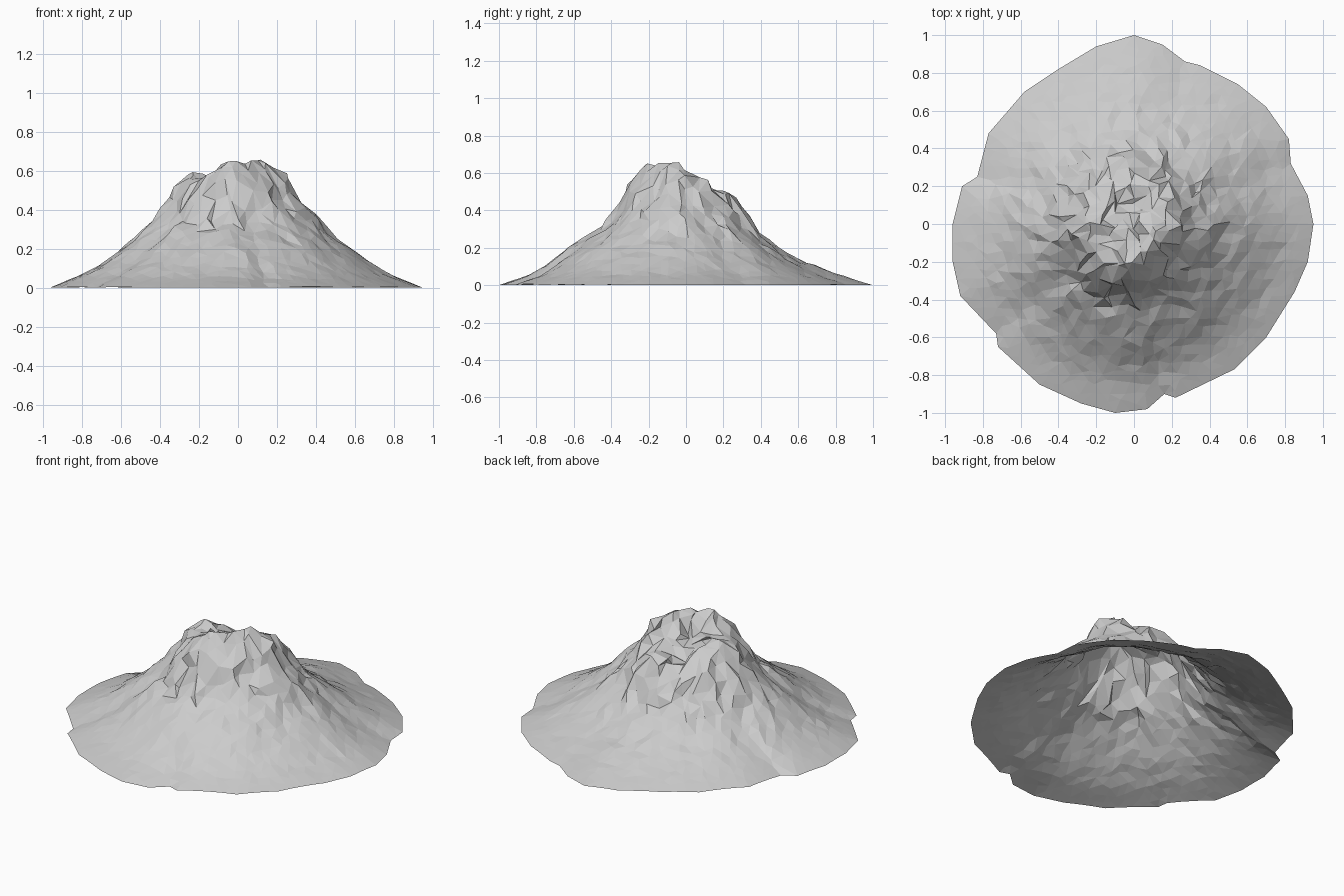
import bpy, math, random
from mathutils import Vector, noise
from mathutils.geometry import delaunay_2d_cdt

if "Cube" in bpy.data.objects:
    bpy.data.objects.remove(bpy.data.objects["Cube"])

random.seed(4)

# Ragged foot outline, counter-clockwise from +x
RIM = [(.95, 0), (.92, .15), (.83, .32), (.82, .45), (.7, .62), (.55, .74), (.35, .84),
       (.27, .86), (.15, .95), (0, 1), (-.2, .94), (-.4, .82), (-.58, .7), (-.77, .48),
       (-.83, .25), (-.91, .2), (-.96, 0), (-.96, -.2), (-.92, -.38), (-.73, -.58),
       (-.72, -.65), (-.5, -.85), (-.28, -.95), (-.1, -1), (.07, -.98), (.16, -.9),
       (.22, -.92), (.53, -.77), (.7, -.6), (.85, -.36), (.92, -.2)]
RIM_POLAR = sorted((math.atan2(y, x) % math.tau, math.hypot(x, y)) for x, y in RIM)
RIM_POLAR.append((math.tau, RIM_POLAR[0][1]))

# Slope heights at each fraction of the foot radius: right, back, left, front
T = [0, .15, .22, .3, .37, .43, .53, .63, .74, .84, 1]
SLOPES = [[.55, .58, .57, .48, .41, .35, .265, .185, .115, .06, 0],
          [.55, .53, .51, .43, .32, .25, .175, .125, .085, .05, 0],
          [.55, .56, .56, .54, .46, .37, .27, .185, .115, .065, 0],
          [.55, .58, .57, .50, .40, .33, .26, .20, .115, .055, 0]]

# Summit knolls and hollows: x, y, height change, width
KNOLLS = [(-.07, -.22, .08, .08), (.15, -.07, .08, .08), (-.24, 0, .05, .07),
          (.05, .22, .03, .07), (.01, .08, -.06, .09), (-.16, -.11, -.03, .05),
          (-.1, .22, -.05, .09)]


def lerp_table(pairs, v):
    for (a, p), (b, q) in zip(pairs, pairs[1:]):
        if v <= b:
            return p + (q - p) * (v - a) / (b - a)
    return pairs[-1][1]


def rim_radius(x, y):
    return lerp_table(RIM_POLAR, math.atan2(y, x) % math.tau)


def height(x, y):
    t = min(math.hypot(x, y) / rim_radius(x, y), 1)
    quarter = (math.atan2(y, x) % math.tau) / (math.pi / 2)
    i, f = int(quarter) % 4, quarter % 1
    a = lerp_table(list(zip(T, SLOPES[i])), t)
    b = lerp_table(list(zip(T, SLOPES[(i + 1) % 4])), t)
    z = a + (b - a) * f
    for kx, ky, dz, w in KNOLLS:
        z += dz * math.exp(-((x - kx) ** 2 + (y - ky) ** 2) / (2 * w * w))
    # crags fade out down the slope
    rough = max(0, 1 - t) ** 1.3
    z += noise.noise(Vector((x * 9, y * 9, 3))) * .05 * rough
    z += random.uniform(-.022, .022) * rough
    return max(z, 0)


# Scatter points: rim first, then a jittered hexagonal grid inside it
points = []
for (x0, y0), (x1, y1) in zip(RIM, RIM[1:] + RIM[:1]):
    n = max(1, round(math.hypot(x1 - x0, y1 - y0) / .08))
    points += [Vector((x0 + (x1 - x0) * k / n, y0 + (y1 - y0) * k / n)) for k in range(n)]
rim_count = len(points)
STEP = .057
for row in range(-21, 22):
    for col in range(-19, 20):
        x = (col + .5 * (row % 2)) * STEP + random.uniform(-.017, .017)
        y = row * STEP * .866 + random.uniform(-.017, .017)
        if math.hypot(x, y) < rim_radius(x, y) - .035:
            points.append(Vector((x, y)))

# Triangulate the plan, keeping the concave rim
edges = [(i, (i + 1) % rim_count) for i in range(rim_count)]
flat, _, faces, _, _, _ = delaunay_2d_cdt(points, edges, [list(range(rim_count))], 1, 1e-5)

# Raise the plan, with sideways shifts on steep rock for small overhangs
verts = []
for p in flat:
    t = math.hypot(p.x, p.y) / rim_radius(p.x, p.y)
    if t > .995:
        verts.append((p.x, p.y, 0))
        continue
    s = .022 * max(0, min(1, (.65 - t) * 4))
    verts.append((p.x + random.uniform(-s, s), p.y + random.uniform(-s, s), height(p.x, p.y)))

mesh = bpy.data.meshes.new("mountain")
mesh.from_pydata(verts, [], faces)
mesh.update()
mountain = bpy.data.objects.new("mountain", mesh)
bpy.context.collection.objects.link(mountain)
